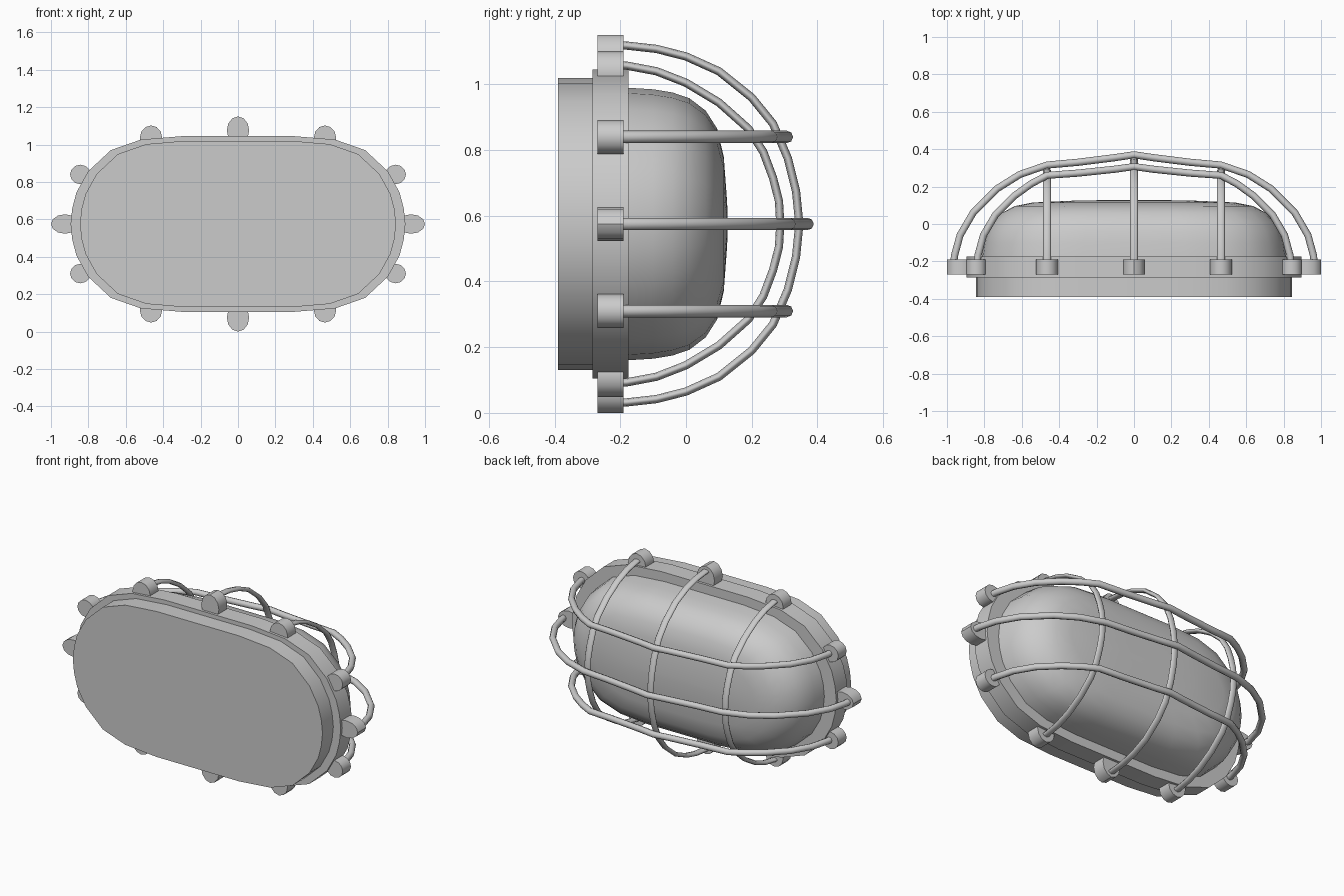
import bpy, bmesh, math

cube = bpy.data.objects.get("Cube")
if cube:
    bpy.data.objects.remove(cube, do_unlink=True)

CZ = 0.575  # height of the lamp's centre line

grey = bpy.data.materials.new("light_grey_metal")
grey.use_nodes = True
grey.diffuse_color = (0.6, 0.6, 0.6, 1)
grey.node_tree.nodes["Principled BSDF"].inputs["Base Color"].default_value = (0.6, 0.6, 0.6, 1)

# Quarter of the rounded outline, as fractions of half width and half height
QUARTER = [(1, 0), (0.99, 0.18), (0.965, 0.36), (0.895, 0.6), (0.76, 0.84),
           (0.58, 0.96), (0.33, 1)]
HALF = QUARTER + [(-x, z) for x, z in reversed(QUARTER[1:])] + [(-1, 0)]
OUTLINE = HALF + [(x, -z) for x, z in reversed(HALF[1:-1])]


def finish(obj, angle):
    bpy.ops.object.select_all(action='DESELECT')
    obj.select_set(True)
    bpy.context.view_layer.objects.active = obj
    bpy.ops.object.shade_smooth_by_angle(angle=math.radians(angle))
    return obj


def loft(name, rows, angle=35, outline=OUTLINE, centre=(0, CZ)):
    """Closed skin through rows of (y, half width, half height)."""
    bm = bmesh.new()
    rings = [[bm.verts.new((centre[0] + x * w, y, centre[1] + z * h)) for x, z in outline]
             for y, w, h in rows]
    n = len(outline)
    for a, b in zip(rings, rings[1:]):
        for i in range(n):
            j = (i + 1) % n
            bm.faces.new((a[i], a[j], b[j], b[i]))
    bm.faces.new(rings[0])
    bm.faces.new(rings[-1])
    bmesh.ops.recalc_face_normals(bm, faces=bm.faces)
    mesh = bpy.data.meshes.new(name)
    bm.to_mesh(mesh)
    bm.free()
    mesh.materials.append(grey)
    obj = bpy.data.objects.new(name, mesh)
    bpy.context.collection.objects.link(obj)
    return finish(obj, angle)


def rod(name, points, radius, location, scale):
    """Bent wire, mirrored about its last point, swept with a round section."""
    path = points + [tuple(-c if k != 1 else c for k, c in enumerate(p))
                     for p in reversed(points[:-1])]
    curve = bpy.data.curves.new(name, 'CURVE')
    curve.dimensions = '3D'
    curve.bevel_depth = radius
    curve.bevel_resolution = 2
    curve.use_fill_caps = True
    spline = curve.splines.new('POLY')
    spline.points.add(len(path) - 1)
    for point, co in zip(spline.points, path):
        point.co = (*co, 1)
    curve.materials.append(grey)
    obj = bpy.data.objects.new(name, curve)
    bpy.context.collection.objects.link(obj)
    obj.location = location
    obj.scale = scale
    bpy.ops.object.select_all(action='DESELECT')
    obj.select_set(True)
    bpy.context.view_layer.objects.active = obj
    bpy.ops.object.convert(target='MESH')
    finish(bpy.context.object, 50)


# Housing: wall plate, wider flange and domed cover
loft("wall_plate", [(-0.39, 0.845, 0.445), (-0.28, 0.845, 0.445)])
loft("flange", [(-0.285, 0.895, 0.47), (-0.175, 0.895, 0.47)])
loft("domed_cover", [(-0.18, 0.815, 0.415), (-0.1, 0.803, 0.41), (-0.04, 0.785, 0.4),
                     (0.01, 0.755, 0.383), (0.06, 0.705, 0.345), (0.095, 0.64, 0.29),
                     (0.115, 0.54, 0.205), (0.125, 0.32, 0.07), (0.127, 0.2, 0.02)], 60)

# Lugs around the flange: x, z offset, half width, half height
CIRCLE = [(math.cos(math.tau * i / 12), math.sin(math.tau * i / 12)) for i in range(12)]
LUGS = {"centre_lug": (0, 0.5, 0.06, 0.075), "outer_lug": (0.465, 0.46, 0.06, 0.067),
        "corner_lug": (0.843, 0.265, 0.055, 0.052), "end_lug": (0.925, 0, 0.075, 0.052)}
for name, (x, z, w, h) in LUGS.items():
    for sx in ((1, -1) if x else (1,)):
        for sz in ((1, -1) if z else (1,)):
            loft(name, [(-0.27, w, h), (-0.19, w, h)], 35, CIRCLE, (sx * x, CZ + sz * z))

# Long guard rods running from end to end
OUTER_LONG = [(0.965, -0.23), (0.96, -0.17), (0.93, -0.06), (0.86, 0.06), (0.73, 0.19),
              (0.61, 0.265), (0.465, 0.315), (0.3, 0.33), (0.1, 0.355), (0, 0.37)]
INNER_LONG = [(0.84, -0.23), (0.835, -0.17), (0.805, -0.06), (0.74, 0.05), (0.64, 0.15),
              (0.55, 0.215), (0.465, 0.26), (0.3, 0.272), (0.1, 0.293), (0, 0.307)]
for dz, path in ((0, OUTER_LONG), (0.265, INNER_LONG), (-0.265, INNER_LONG)):
    rod("long_guard_rod", [(x, y, 0) for x, y in path], 0.019, (0, 0, CZ + dz), (1, 1, 1))

# Cross guard rods running from top to bottom, flattened in section
OUTER_CROSS = [(-0.23, 0.545), (-0.18, 0.543), (-0.09, 0.533), (0, 0.51), (0.1, 0.465),
               (0.2, 0.385), (0.265, 0.305), (0.31, 0.2), (0.335, 0.1), (0.345, 0)]
INNER_CROSS = [(-0.23, 0.485), (-0.18, 0.482), (-0.09, 0.465), (0, 0.43), (0.1, 0.37),
               (0.19, 0.29), (0.235, 0.22), (0.265, 0.14), (0.283, 0.07), (0.287, 0)]
for x, path in ((0, OUTER_CROSS), (0.465, INNER_CROSS), (-0.465, INNER_CROSS)):
    rod("cross_guard_rod", [(0, y, z) for y, z in path], 0.0125, (x, 0, CZ), (1.7, 1, 1))
